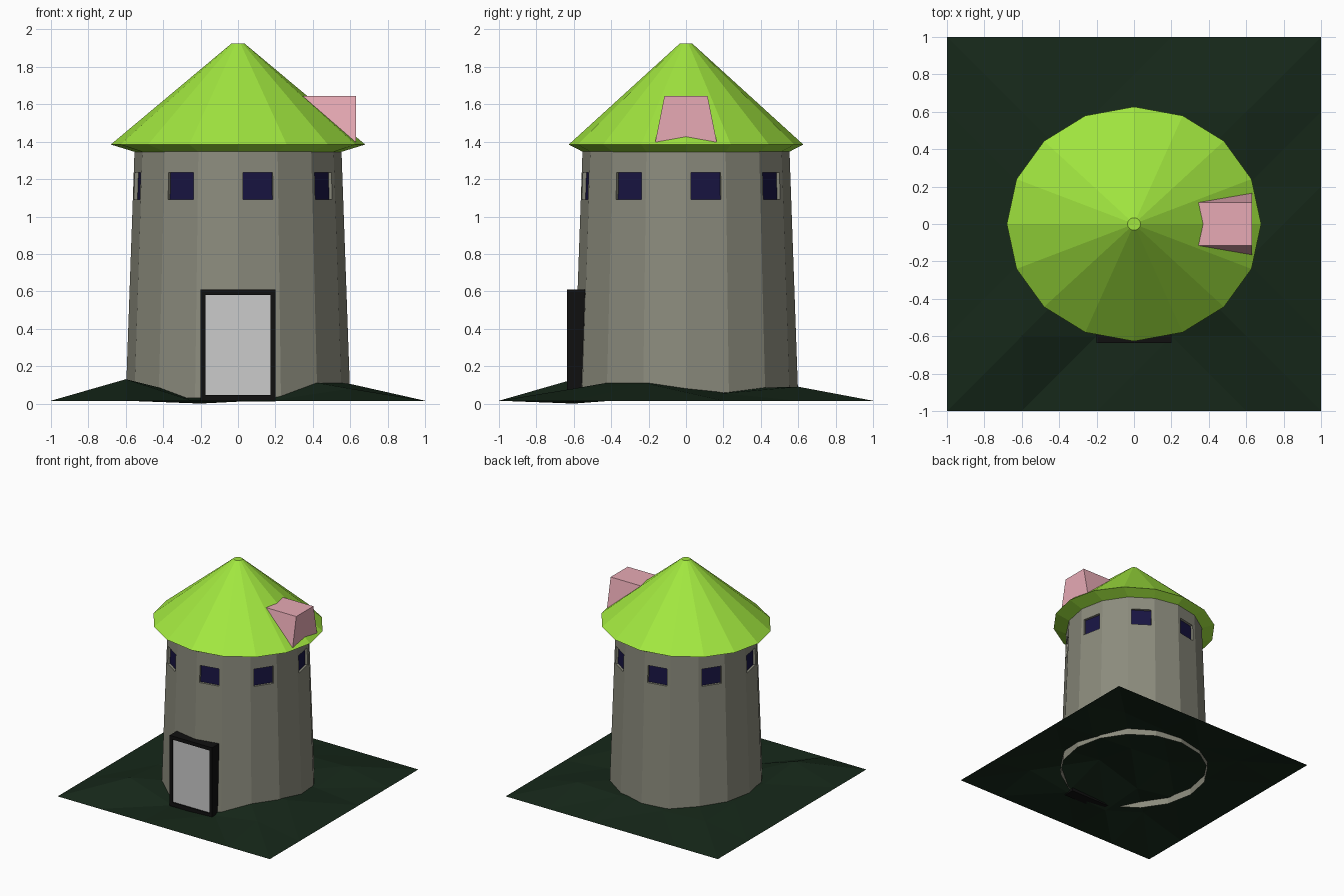
import bpy, math
from mathutils import Vector

if "Cube" in bpy.data.objects:
    bpy.data.objects.remove(bpy.data.objects["Cube"])

SIDES = 16


def material(name, r, g, b):
    m = bpy.data.materials.new(name)
    m.diffuse_color = (r, g, b, 1)
    m.use_nodes = True
    m.node_tree.nodes["Principled BSDF"].inputs["Base Color"].default_value = m.diffuse_color
    return m


STONE = material("stone", 0.26, 0.26, 0.205)
LEAF = material("green_roof", 0.36, 0.80, 0.05)
PINK = material("pink", 0.80, 0.40, 0.46)
GRASS = material("dark_grass", 0.008, 0.021, 0.010)
BLACK = material("black", 0.005, 0.005, 0.005)
NAVY = material("navy_glass", 0.009, 0.007, 0.055)


def make(name, verts, faces, mat=None):
    me = bpy.data.meshes.new(name)
    me.from_pydata([tuple(v) for v in verts], [], faces)
    me.update()
    ob = bpy.data.objects.new(name, me)
    bpy.context.collection.objects.link(ob)
    if mat:
        me.materials.append(mat)
    return ob


def ring(r, z, sy=1.0):
    return [Vector((r * math.cos(2 * math.pi * i / SIDES),
                    r * sy * math.sin(2 * math.pi * i / SIDES), z)) for i in range(SIDES)]


def band(a, b):
    # quads between two rings starting at vertex a (lower) and b (upper)
    return [(a + i, a + (i + 1) % SIDES, b + (i + 1) % SIDES, b + i) for i in range(SIDES)]


# Tower wall: tapered, every second facet carries a recessed window
low, high = ring(0.60, 0.03), ring(0.553, 1.36)
wall_v, wall_f, pane_v, pane_f = [], [], [], []
for i in range(SIDES):
    j = (i + 1) % SIDES
    outer = [low[i], low[j], high[j], high[i]]
    n = len(wall_v)
    wall_v += outer
    if i % 2:
        wall_f.append((n, n + 1, n + 2, n + 3))
        continue

    def on_facet(u, z):
        t = (z - 0.03) / 1.33
        return low[i].lerp(low[j], u).lerp(high[i].lerp(high[j], u), t)

    hole = [on_facet(u, z) for u, z in ((0.13, 1.09), (0.87, 1.09), (0.87, 1.235), (0.13, 1.235))]
    normal = (outer[1] - outer[0]).cross(outer[3] - outer[0]).normalized()
    back = [p - normal * 0.02 for p in hole]
    wall_v += hole + back
    for k in range(4):
        m = (k + 1) % 4
        wall_f.append((n + k, n + m, n + 4 + m, n + 4 + k))
        wall_f.append((n + 4 + k, n + 4 + m, n + 8 + m, n + 8 + k))
    pane_f.append(tuple(range(len(pane_v), len(pane_v) + 4)))
    pane_v += back
make("tower_wall", wall_v, wall_f, STONE)
make("window_panes", pane_v, pane_f, NAVY)

# Conical roof, slightly squashed in y, with sloping eaves
roof_v = ring(0.55, 1.345) + ring(0.68, 1.385, 0.922) + ring(0.035, 1.925, 0.95)
make("roof", roof_v, band(0, SIDES) + band(SIDES, 2 * SIDES)
     + [tuple(range(2 * SIDES, 3 * SIDES))], LEAF)

# Dormer: trapezoid prism pushed into the roof
section = [(-0.166, 1.39), (0.166, 1.39), (0.115, 1.645), (-0.115, 1.645)]
make("dormer", [(x, y, z) for x in (0.32, 0.63) for y, z in section],
     [(3, 2, 1, 0), (4, 5, 6, 7)] + [(k, (k + 1) % 4, 4 + (k + 1) % 4, 4 + k) for k in range(4)], PINK)

# Door frame: rectangular picture-frame, with the panel slightly recessed
outline = [(-0.2, 0.01), (0.2, 0.01), (0.2, 0.61), (-0.2, 0.61)]
inner = [(-0.175, 0.045), (0.175, 0.045), (0.175, 0.58), (-0.175, 0.58)]
loops = [(outline, -0.54), (outline, -0.635), (inner, -0.635), (inner, -0.54)]
frame_f = []
for s in range(4):
    a, b = 4 * s, 4 * ((s + 1) % 4)
    frame_f += [(a + k, a + (k + 1) % 4, b + (k + 1) % 4, b + k) for k in range(4)]
make("door_frame", [(x, y, z) for loop, y in loops for x, z in loop], frame_f, BLACK)
make("door_panel", [(x, -0.625, z) for x, z in inner], [(0, 1, 2, 3)])

# Ground: 5 x 5 cell sheet with a low uneven mound around the tower
mound = [[0.13, 0.00, 0.02, 0.08],
         [0.09, 0.03, 0.15, 0.105],
         [0.09, 0.10, 0.08, 0.055],
         [0.08, 0.06, 0.08, 0.09]]
ground_v, ground_f = [], []
for r in range(6):
    for c in range(6):
        inside = 0 < r < 5 and 0 < c < 5
        ground_v.append((-1 + 0.4 * c, -1 + 0.4 * r, mound[r - 1][c - 1] if inside else 0.015))
for r in range(5):
    for c in range(5):
        a = r * 6 + c
        b, d, e = a + 1, a + 6, a + 7
        # diagonals run outward from the centre
        if (r - 2) * (c - 2) >= 0:
            ground_f += [(a, b, e), (a, e, d)]
        else:
            ground_f += [(a, b, d), (b, e, d)]
make("ground", ground_v, ground_f, GRASS)
